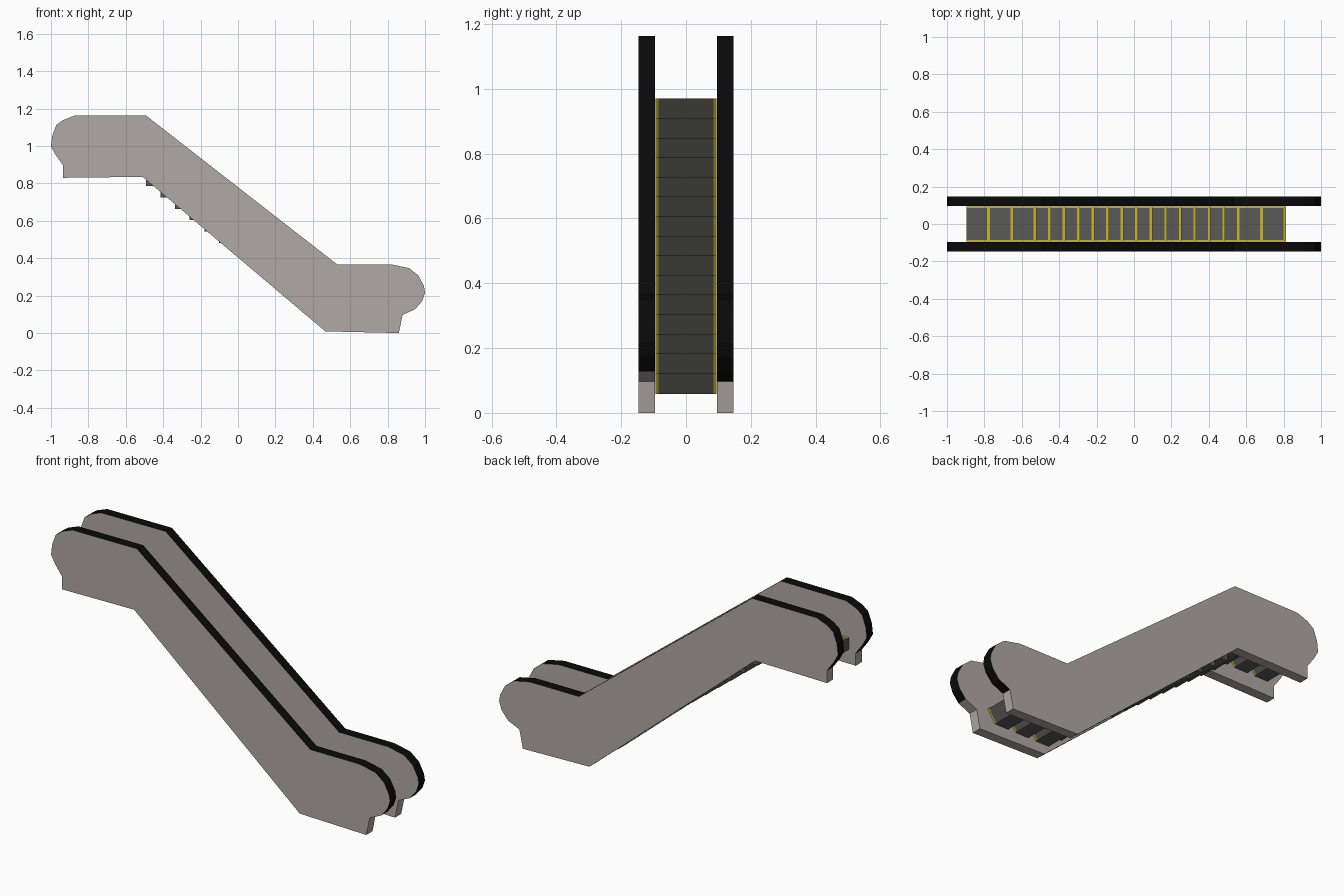
import bpy, bmesh

if "Cube" in bpy.data.objects:
    bpy.data.objects.remove(bpy.data.objects["Cube"])


def material(name, rgb):
    m = bpy.data.materials.new(name)
    m.diffuse_color = (*rgb, 1)
    m.use_nodes = True
    m.node_tree.nodes["Principled BSDF"].inputs["Base Color"].default_value = m.diffuse_color
    return m


PANEL = material("panel_grey", (0.45, 0.39, 0.39))
RUBBER = material("rubber_black", (0.003, 0.003, 0.003))
TREAD = material("tread_grey", (0.10, 0.105, 0.095))
YELLOW = material("safety_yellow", (0.60, 0.47, 0.02))


def extrude_profile(name, profile, ys, mats, pick):
    """Prism of an xz profile through the y stations; pick(edge, column) gives the material slot."""
    bm = bmesh.new()
    rings = [[bm.verts.new((x, y, z)) for x, z in profile] for y in ys]
    n = len(profile)
    for c in range(len(ys) - 1):
        for e in range(n):
            f = (e + 1) % n
            face = bm.faces.new((rings[c][e], rings[c][f], rings[c + 1][f], rings[c + 1][e]))
            face.material_index = pick(e, c)
    bm.faces.new(rings[0])
    bm.faces.new(rings[-1])
    bmesh.ops.recalc_face_normals(bm, faces=bm.faces)
    me = bpy.data.meshes.new(name)
    bm.to_mesh(me)
    bm.free()
    for m in mats:
        me.materials.append(m)
    ob = bpy.data.objects.new(name, me)
    bpy.context.collection.objects.link(ob)
    return ob


# Side panels with the black handrail running along the outer edge
side = [(-0.935, 0.833), (-0.935, 0.90), (-0.975, 0.955), (-1.0, 1.0), (-0.994, 1.055),
        (-0.972, 1.115), (-0.935, 1.142), (-0.875, 1.165), (-0.493, 1.167),
        (0.53, 0.37), (0.82, 0.37), (0.915, 0.35), (0.965, 0.31), (0.994, 0.255),
        (1.0, 0.22), (0.985, 0.175), (0.947, 0.13), (0.88, 0.10), (0.86, 0.003),
        (0.467, 0.012), (-0.51, 0.838)]
side = [(x, max(0.0, z - 0.003)) for x, z in side]
for name, ys, last in (("front_side_panel", (-0.147, -0.095), 15),
                       ("back_side_panel", (0.095, 0.147), 16)):
    extrude_profile(name, side, ys, (PANEL, RUBBER),
                    lambda e, c, last=last: int(1 <= e <= last))

# Steps: three level at the top, a sloping run, three level at the bottom
DEPTH, HEIGHT, RISE, RUN = 0.124, 0.064, 0.0605, 0.0777
fronts = [(-0.7705, 0.97), (-0.6465, 0.97)]
fronts += [(-0.5225 + i * RUN, 0.97 - i * RISE) for i in range(15)]
end_x, end_z = fronts[-1]
fronts += [(end_x + DEPTH * i, end_z) for i in (1, 2)]


def step_slot(edge, column):
    # yellow nosing strip, plus yellow side borders on tread and riser
    return int(edge == 2 or (edge in (1, 3) and column != 1))


for i, (x, z) in enumerate(fronts):
    outline = [(x - DEPTH, z - HEIGHT), (x - DEPTH, z), (x - 0.015, z),
               (x, z), (x - 0.045, z - HEIGHT)]
    extrude_profile(f"step_{i + 1:02d}", outline, (-0.0947, -0.085, 0.085, 0.0947),
                    (TREAD, YELLOW), step_slot)
